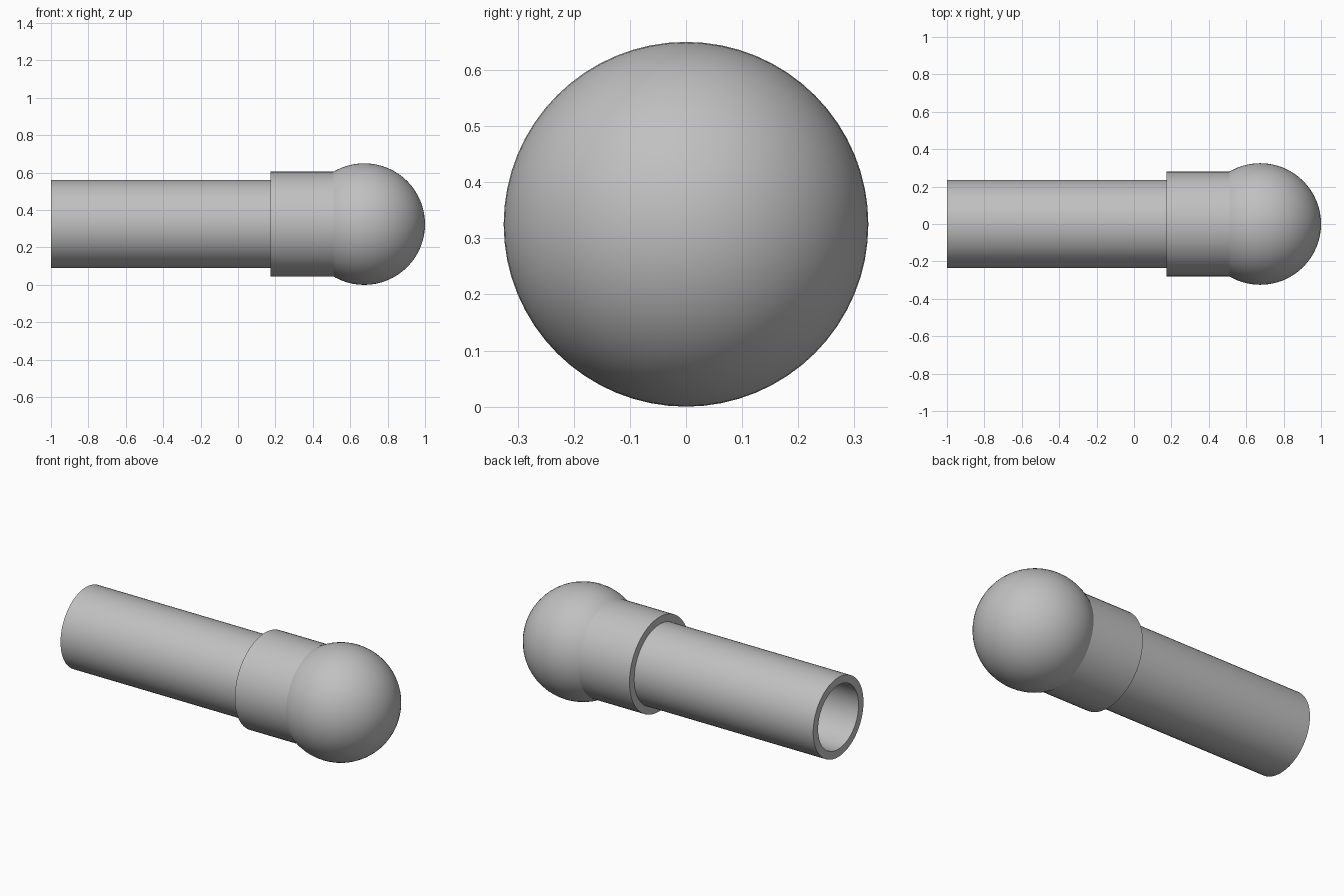
import bpy
import math

cube = bpy.data.objects.get("Cube")
if cube:
    bpy.data.objects.remove(cube)

BALL_R = 0.325
BALL_X = 1 - BALL_R
TUBE_R, BORE_R, COLLAR_R = 0.236, 0.19, 0.28
SEGMENTS = 64

grey = bpy.data.materials.new("plain grey")
grey.use_nodes = True
colour = (0.53, 0.53, 0.53, 1)
grey.diffuse_color = colour
grey.node_tree.nodes["Principled BSDF"].inputs["Base Color"].default_value = colour


def finish(obj, name):
    obj.name = name
    obj.data.materials.append(grey)
    bpy.ops.object.shade_smooth_by_angle(angle=math.radians(35))


def ball_face(radius):
    """X position where a coaxial cylinder meets the back of the ball."""
    return BALL_X - math.sqrt(BALL_R ** 2 - radius ** 2)


def pipe(name, start, outer, inner):
    """Ring-ended pipe along x, running from start into the ball."""
    profile = [(ball_face(inner), inner), (start, inner),
               (start, outer), (ball_face(outer), outer)]
    verts, faces = [], []
    for i in range(SEGMENTS):
        a = math.tau * i / SEGMENTS
        verts += [(x, r * math.cos(a), BALL_R + r * math.sin(a)) for x, r in profile]
    n = len(profile)
    for i in range(SEGMENTS):
        j = (i + 1) % SEGMENTS
        for k in range(n - 1):
            faces.append((i * n + k, i * n + k + 1, j * n + k + 1, j * n + k))
    mesh = bpy.data.meshes.new(name)
    mesh.from_pydata(verts, [], faces)
    obj = bpy.data.objects.new(name, mesh)
    bpy.context.collection.objects.link(obj)
    bpy.ops.object.select_all(action="DESELECT")
    obj.select_set(True)
    bpy.context.view_layer.objects.active = obj
    finish(obj, name)


# Round end, with its poles along the shaft
bpy.ops.mesh.primitive_uv_sphere_add(
    segments=SEGMENTS, ring_count=SEGMENTS // 2, radius=BALL_R,
    location=(BALL_X, 0, BALL_R), rotation=(0, math.pi / 2, 0))
finish(bpy.context.object, "ball_end")

# Hollow shaft and the thicker sleeve around it
pipe("hollow_shaft", -1, TUBE_R, BORE_R)
pipe("collar", 0.175, COLLAR_R, TUBE_R)
